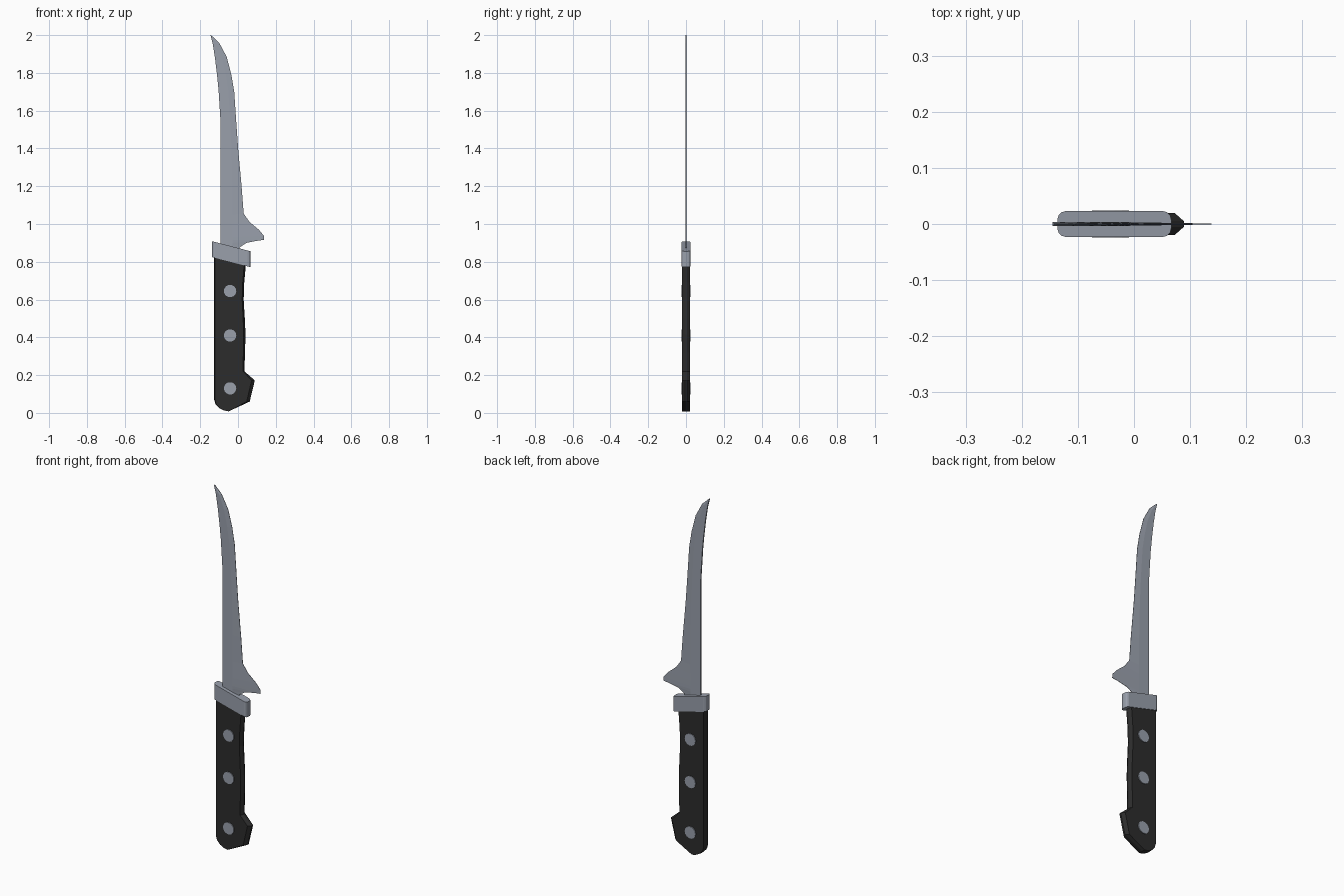
import bpy, bmesh, math

if "Cube" in bpy.data.objects:
    bpy.data.objects.remove(bpy.data.objects["Cube"])


def material(name, rgb):
    m = bpy.data.materials.new(name)
    m.diffuse_color = (*rgb, 1)
    m.use_nodes = True
    m.node_tree.nodes["Principled BSDF"].inputs["Base Color"].default_value = m.diffuse_color
    return m


STEEL = material("steel grey", (0.32, 0.35, 0.41))
BLACK = material("handle black", (0.025, 0.025, 0.025))


def finish(name, bm, mat):
    bmesh.ops.recalc_face_normals(bm, faces=bm.faces[:])
    me = bpy.data.meshes.new(name)
    bm.to_mesh(me)
    bm.free()
    me.materials.append(mat)
    ob = bpy.data.objects.new(name, me)
    bpy.context.collection.objects.link(ob)
    return ob


def loft(bm, loops, cap=True):
    rings = [[bm.verts.new(p) for p in loop] for loop in loops]
    n = len(rings[0])
    for a, b in zip(rings, rings[1:]):
        for i in range(n):
            j = (i + 1) % n
            bm.faces.new((a[i], a[j], b[j], b[i]))
    if cap:
        bm.faces.new(rings[0])
        bm.faces.new(rings[-1])


# Blade: flat from spine to grind line, then tapering to the cutting edge
# rows: spine x, spine z, edge x, edge z
rows = [(-.092, .82, .008, .82), (-.092, .87, .008, .876), (-.092, .885, .045, .90),
        (-.092, .90, .10, .911), (-.092, .915, .138, .916), (-.092, .93, .137, .938),
        (-.092, .96, .11, .97), (-.092, 1.0, .06, 1.012), (-.092, 1.05, .03, 1.055),
        (-.092, 1.2, .019, 1.2), (-.092, 1.395, .001, 1.395), (-.093, 1.55, -.01, 1.55),
        (-.103, 1.71, -.02, 1.70), (-.111, 1.79, -.035, 1.79), (-.122, 1.88, -.06, 1.885),
        (-.134, 1.955, -.10, 1.96), (-.145, 1.999, -.143, 2.0)]
bm = bmesh.new()
loops = []
for sx, sz, ex, ez in rows:
    rx = min(-.03, sx + .62 * (ex - sx))
    t, e = .0035, .0008
    loops.append([(sx, -t, sz), (rx, -t, sz), (ex, -e, ez),
                  (ex, e, ez), (rx, t, sz), (sx, t, sz)])
loft(bm, loops)
finish("blade", bm, STEEL)

# Bolster: rounded bar, sheared so it slopes down to the right
bm = bmesh.new()
plan = []
r, hx, hy = .015, .1015, .023
for k, (cx, cy) in enumerate([(1, 1), (-1, 1), (-1, -1), (1, -1)]):
    for i in range(4):
        a = math.pi / 2 * (k + i / 3)
        plan.append((cx * (hx - r) + r * math.cos(a), cy * (hy - r) + r * math.sin(a)))
loft(bm, [[(x - .035, y, .84 + h - .26 * x) for x, y in plan] for h in (-.042, .042)])
finish("bolster", bm, STEEL)

# Handle: outline with chamfered sides; each point has x, z and chamfer width
outline = [(-.126, .84, .004), (-.126, .07, .004), (-.119, .045, .004), (-.098, .024, .003),
           (-.075, .013, .002), (-.05, .008, 0), (.062, .06, .016), (.089, .172, .017),
           (.034, .22, .007), (.037, .32, .009), (.04, .415, .010), (.036, .50, .009),
           (.03, .60, .008), (.033, .69, .008), (.042, .79, .009), (.042, .81, .009)]
bm = bmesh.new()
loops = []
for y, f in ((-.02, 1), (-.005, 0), (.005, 0), (.02, 1)):
    loops.append([(x - math.copysign(c * f, x), y, z) for x, z, c in outline])
loft(bm, loops)
finish("handle", bm, BLACK)

# Rivets through the handle
for i, z in enumerate((.13, .41, .645)):
    bm = bmesh.new()
    ring = [(math.cos(k * math.tau / 14), math.sin(k * math.tau / 14)) for k in range(14)]
    loft(bm, [[(-.042 + .033 * c, y, z + .033 * s) for c, s in ring] for y in (-.0245, .0245)])
    finish(f"rivet_{i + 1}", bm, STEEL)
